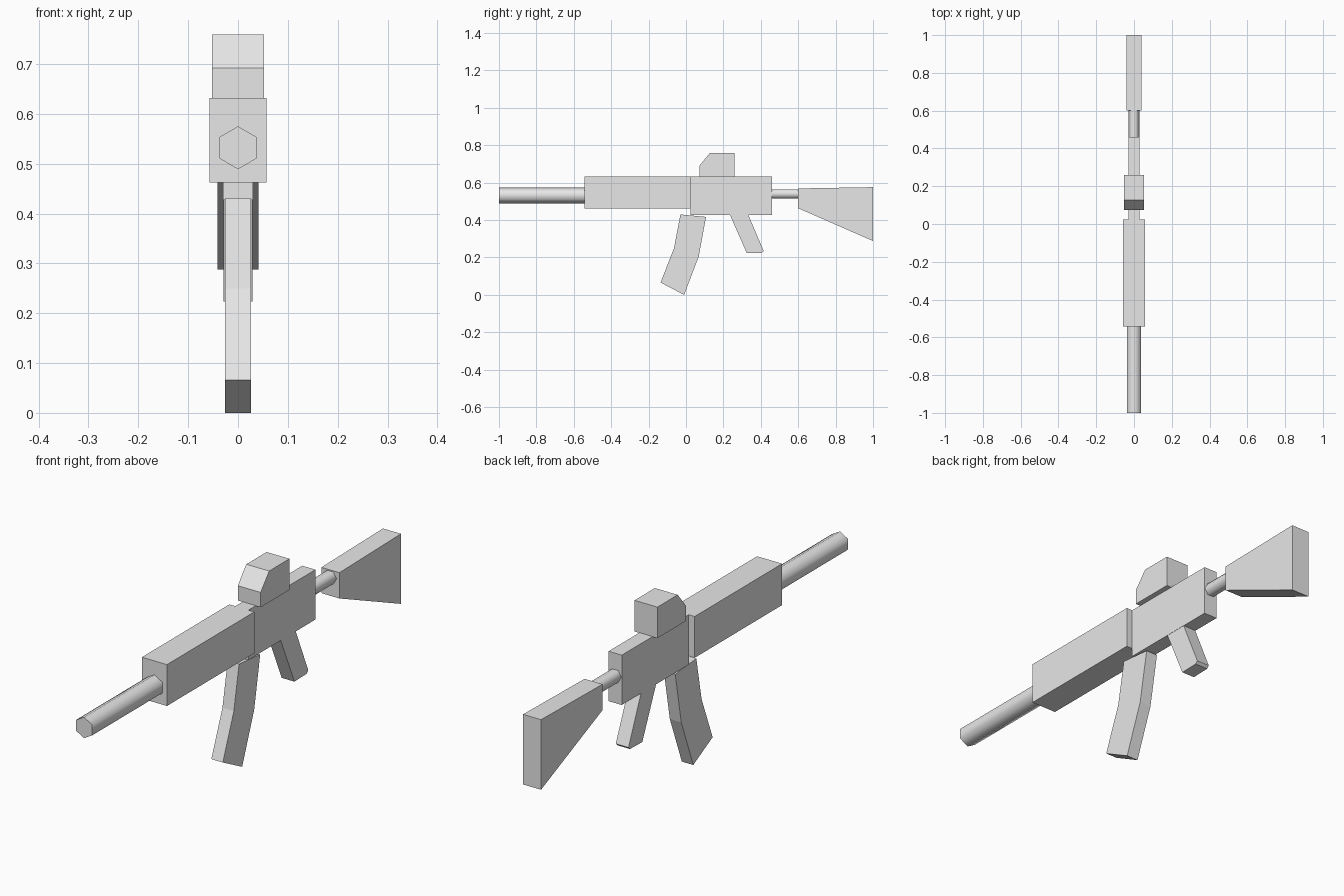
import bpy, bmesh, math
from mathutils import Matrix

cube = bpy.data.objects.get("Cube")
if cube:
    bpy.data.objects.remove(cube, do_unlink=True)

# One plain light grey for everything
grey = bpy.data.materials.new("light_grey")
grey.use_nodes = True
colour = (0.8, 0.8, 0.8, 1)
grey.diffuse_color = colour
grey.node_tree.nodes["Principled BSDF"].inputs["Base Color"].default_value = colour


def add_object(name, bm):
    bmesh.ops.recalc_face_normals(bm, faces=bm.faces)
    mesh = bpy.data.meshes.new(name)
    bm.to_mesh(mesh)
    bm.free()
    mesh.materials.append(grey)
    obj = bpy.data.objects.new(name, mesh)
    bpy.context.collection.objects.link(obj)
    return obj


def plate(name, half_width, profile):
    """Side profile of (y, z) points extruded across x."""
    bm = bmesh.new()
    face = bm.faces.new([bm.verts.new((-half_width, y, z)) for y, z in profile])
    side = bmesh.ops.extrude_face_region(bm, geom=[face])["geom"]
    moved = [v for v in side if isinstance(v, bmesh.types.BMVert)]
    bmesh.ops.translate(bm, verts=moved, vec=(2 * half_width, 0, 0))
    return add_object(name, bm)


def block(name, half_width, y0, y1, z0, z1):
    return plate(name, half_width, [(y0, z0), (y1, z0), (y1, z1), (y0, z1)])


def hex_tube(name, radius, y0, y1, z, roll):
    """Smooth six-sided rod along y."""
    bm = bmesh.new()
    place = (Matrix.Translation((0, (y0 + y1) / 2, z))
             @ Matrix.Rotation(math.pi / 2, 4, 'X')
             @ Matrix.Rotation(roll, 4, 'Z'))
    bmesh.ops.create_cone(bm, cap_ends=True, segments=6, radius1=radius,
                          radius2=radius, depth=y1 - y0, matrix=place)
    obj = add_object(name, bm)
    bpy.ops.object.select_all(action='DESELECT')
    obj.select_set(True)
    bpy.context.view_layer.objects.active = obj
    bpy.ops.object.shade_smooth_by_angle(angle=math.radians(70))
    return obj


# Barrel has a corner up, stock tube has a flat up
hex_tube("barrel", 0.043, -1.0, -0.54, 0.532, 0)
hex_tube("stock_tube", 0.028, 0.455, 0.605, 0.54, math.pi / 6)

# Body
block("handguard", 0.057, -0.543, 0.025, 0.462, 0.632)
block("receiver", 0.03, 0.024, 0.46, 0.427, 0.632)

# Sight with sloped front
plate("sight", 0.052, [(0.073, 0.631), (0.26, 0.631), (0.26, 0.759),
                       (0.128, 0.759), (0.073, 0.692)])

# Curved magazine and rear grip
plate("magazine", 0.026, [(-0.03, 0.43), (0.107, 0.417), (0.068, 0.205),
                          (-0.01, 0.0), (-0.136, 0.066), (-0.064, 0.25)])
plate("grip", 0.029, [(0.235, 0.428), (0.333, 0.428), (0.415, 0.235),
                      (0.405, 0.225), (0.325, 0.223)])

# Flared stock
plate("stock", 0.041, [(0.6, 0.463), (1.0, 0.288), (1.0, 0.576), (0.6, 0.569)])
